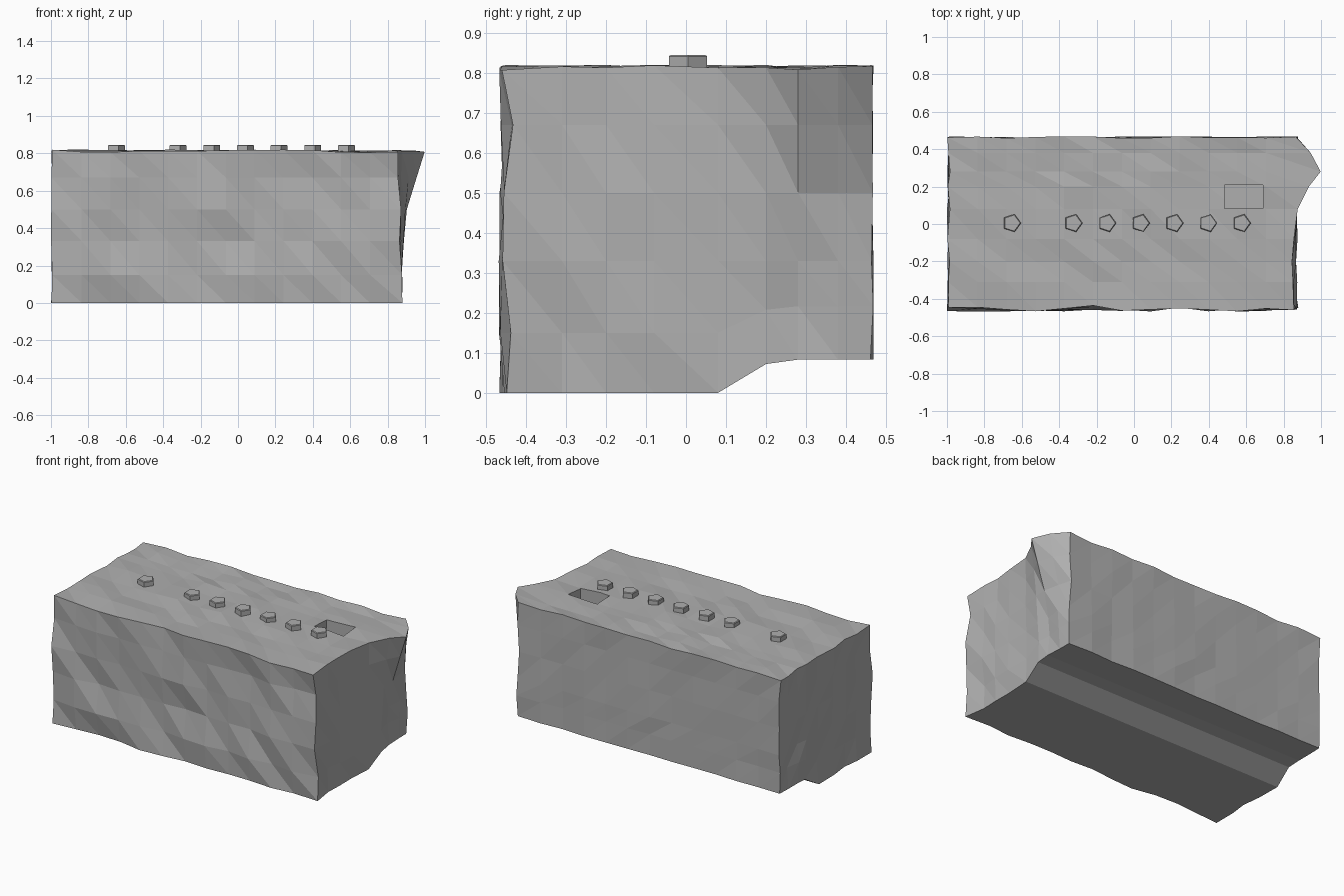
import bpy, bmesh, math, random

if "Cube" in bpy.data.objects:
    bpy.data.objects.remove(bpy.data.objects["Cube"])

random.seed(7)

# Lattice stations of the rough stone block
XS = [-0.99 + 1.85 * i / 12 for i in range(13)]
YS = [-0.45, -0.31, -0.20, -0.08, 0.08, 0.20, 0.28, 0.38, 0.463]
ZS = [0.0, 0.15, 0.33, 0.50, 0.67, 0.812]
FLOOR = [0, 0, 0, 0, 0, 0.072, 0.083, 0.083, 0.083]       # raised rear underside
BULGE_Y = [-0.005, -0.01, -0.015, -0.005, 0.015, 0.075, 0.138, 0.085, 0.005]
BULGE_Z = [0.0, 0.05, 0.12, 0.28, 0.7, 1.0]                # corner bulge, right end
NX, NY, NZ = len(XS) - 1, len(YS) - 1, len(ZS) - 1


def point(i, j, k):
    """Lattice point pushed in or out by the roughness of the face it is on."""
    x, y, z = XS[i], YS[j], ZS[k]
    n = random.uniform
    if k == 0:
        z = FLOOR[j]
    elif k == 1:
        z += FLOOR[j] * 0.8
    elif k == NZ:
        z += n(-0.008, 0.008)
    if j == 0:
        y += n(-0.019, 0.019)
    elif j == NY:
        y += n(-0.004, 0.006)
    if i == 0:
        x += n(-0.01, 0.008)
    elif i == NX:
        x += n(-0.008, 0.022) * (1 - BULGE_Z[k]) + BULGE_Y[j] * BULGE_Z[k]
    return x, y, z


# Mid-grey stone
stone = bpy.data.materials.new("grey_stone")
stone.diffuse_color = (0.43, 0.43, 0.43, 1)
stone.use_nodes = True
stone.node_tree.nodes["Principled BSDF"].inputs["Base Color"].default_value = stone.diffuse_color


def add_object(name, bm):
    mesh = bpy.data.meshes.new(name)
    bm.to_mesh(mesh)
    bm.free()
    mesh.materials.append(stone)
    obj = bpy.data.objects.new(name, mesh)
    bpy.context.collection.objects.link(obj)
    return obj


# Rough stone block
bm = bmesh.new()
verts = {}


def vert(key):
    if key not in verts:
        verts[key] = bm.verts.new(point(*key))
    return verts[key]


def sheet(nu, nv, key):
    for u in range(nu):
        for v in range(nv):
            a, b, c, d = (vert(key(*p)) for p in
                          ((u, v), (u + 1, v), (u + 1, v + 1), (u, v + 1)))
            bm.faces.new((a, b, d))
            bm.faces.new((b, c, d))


for j in (0, NY):
    sheet(NX, NZ, lambda u, v: (u, j, v))
for i in (0, NX):
    sheet(NY, NZ, lambda u, v: (i, u, v))
for k in (0, NZ):
    sheet(NX, NY, lambda u, v: (u, v, k))
bmesh.ops.recalc_face_normals(bm, faces=bm.faces)
block = add_object("stone_block", bm)

# Rectangular pocket in the top
bpy.ops.mesh.primitive_cube_add(size=1, location=(0.587, 0.145, 0.80))
cutter = bpy.context.object
cutter.name = "pocket_cutter"
cutter.scale = (0.205, 0.125, 0.30)
cutter.data.materials.append(stone)
cutter.hide_render = True
cutter.display_type = 'WIRE'
pocket = block.modifiers.new("pocket", 'BOOLEAN')
pocket.operation = 'DIFFERENCE'
pocket.solver = 'EXACT'
pocket.object = cutter

# Row of five-sided pegs, one standing apart
for n, x in enumerate([-0.654] + [-0.325 + 0.18 * i for i in range(6)]):
    bm = bmesh.new()
    bmesh.ops.create_cone(bm, cap_ends=True, segments=5, radius1=0.05,
                          radius2=0.05, depth=0.06)
    top = [e for e in bm.edges if all(v.co.z > 0 for v in e.verts)]
    bmesh.ops.bevel(bm, geom=top, offset=0.004, segments=1, affect='EDGES')
    tip = max((v for v in bm.verts if v.co.z < 0), key=lambda v: v.co.x)
    turn = -math.atan2(tip.co.y, tip.co.x)
    peg = add_object(f"peg_{n + 1}", bm)
    peg.location = (x, 0.005, 0.815)
    peg.rotation_euler.z = turn
